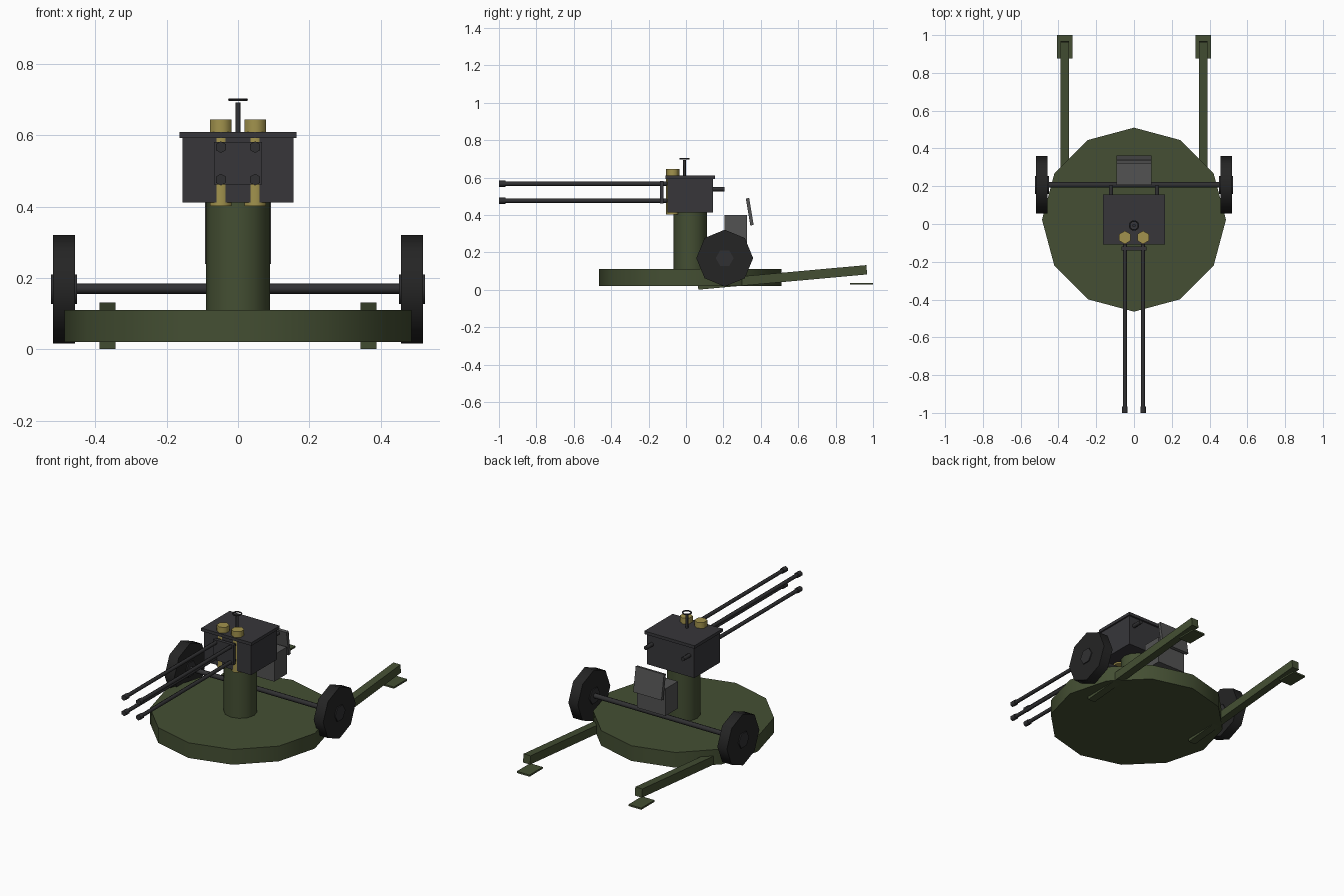
import bpy, math

if "Cube" in bpy.data.objects:
    bpy.data.objects.remove(bpy.data.objects["Cube"])

def material(name, rgb):
    m = bpy.data.materials.new(name)
    m.diffuse_color = (*rgb, 1)
    m.use_nodes = True
    m.node_tree.nodes["Principled BSDF"].inputs["Base Color"].default_value = m.diffuse_color
    return m

GREEN = material("olive_paint", (0.058, 0.078, 0.033))
STEEL = material("dark_steel", (0.038, 0.037, 0.042))
METAL = material("gun_metal", (0.03, 0.03, 0.032))
RUBBER = material("rubber", (0.018, 0.018, 0.018))
GREY = material("seat_grey", (0.085, 0.085, 0.085))
BRASS = material("brass", (0.36, 0.29, 0.075))
AXIS_ROT = {"x": (0, math.pi / 2, 0), "y": (math.pi / 2, 0, 0), "z": (0, 0, 0)}

def finish(name, mat):
    ob = bpy.context.object
    ob.name = name
    ob.data.materials.append(mat)
    return ob

def box(name, centre, size, mat, tilt=0):
    bpy.ops.mesh.primitive_cube_add(size=1, location=centre)
    ob = finish(name, mat)
    ob.scale = size
    bpy.ops.object.transform_apply(location=False, rotation=False, scale=True)
    ob.rotation_euler.x = tilt
    return ob

def rod(name, axis, centre, radius, length, sides, mat):
    bpy.ops.mesh.primitive_cylinder_add(vertices=sides, radius=radius, depth=length,
                                        location=centre, rotation=AXIS_ROT[axis])
    ob = finish(name, mat)
    bpy.ops.object.shade_smooth_by_angle(angle=math.radians(65))
    return ob

CY = 0.023  # y of the turntable axis

# Base platform and pedestal
rod("base_platform", "z", (0, CY, 0.065), 0.487, 0.09, 12, GREEN)
rod("pedestal", "z", (0, CY, 0.262), 0.09, 0.305, 12, GREEN)

# Gun housing, lid and front barrel clamp
box("gun_housing", (0, CY, 0.502), (0.31, 0.243, 0.18), STEEL)
box("housing_lid", (0, CY, 0.601), (0.328, 0.265, 0.018), STEEL)
box("barrel_clamp", (0, -0.13, 0.522), (0.134, 0.02, 0.12), STEEL)

# Sight post with ring
rod("sight_post", "z", (0, -0.008, 0.65), 0.008, 0.085, 6, METAL)
bpy.ops.mesh.primitive_torus_add(location=(0, -0.008, 0.7), major_radius=0.024,
                                 minor_radius=0.004, major_segments=12, minor_segments=6)
finish("sight_ring", METAL)

# Axle and seat
rod("axle", "x", (0, 0.207, 0.17), 0.0145, 0.96, 8, METAL)
box("seat", (0, 0.266, 0.32), (0.185, 0.118, 0.16), GREY)
box("seat_back", (0, 0.341, 0.417), (0.185, 0.018, 0.146), GREY, 0.165)

for side, s in (("left", -1), ("right", 1)):
    # Barrels with muzzles
    for row, z in (("lower", 0.476), ("upper", 0.567)):
        rod(f"{side}_{row}_barrel", "y", (s * 0.048, -0.53, z), 0.0115, 0.88, 6, METAL)
        rod(f"{side}_{row}_muzzle", "y", (s * 0.048, -0.983, z), 0.0165, 0.034, 6, METAL)
    # Ammunition drum and rear handle
    rod(f"{side}_ammo_drum", "z", (s * 0.048, -0.071, 0.523), 0.035, 0.243, 6, BRASS)
    rod(f"{side}_handle", "y", (s * 0.122, 0.165, 0.538), 0.0125, 0.08, 6, METAL)
    # Wheel with hub
    rod(f"{side}_wheel", "x", (s * 0.488, 0.207, 0.169), 0.152, 0.062, 8, RUBBER)
    rod(f"{side}_hub", "x", (s * 0.488, 0.207, 0.169), 0.048, 0.074, 6, METAL)
    # Trail leg with ground pad
    box(f"{side}_trail", (s * 0.366, 0.515, 0.066), (0.046, 0.906, 0.05), GREEN, 0.09)
    box(f"{side}_foot_pad", (s * 0.366, 0.938, 0.032), (0.083, 0.124, 0.01), GREEN)
